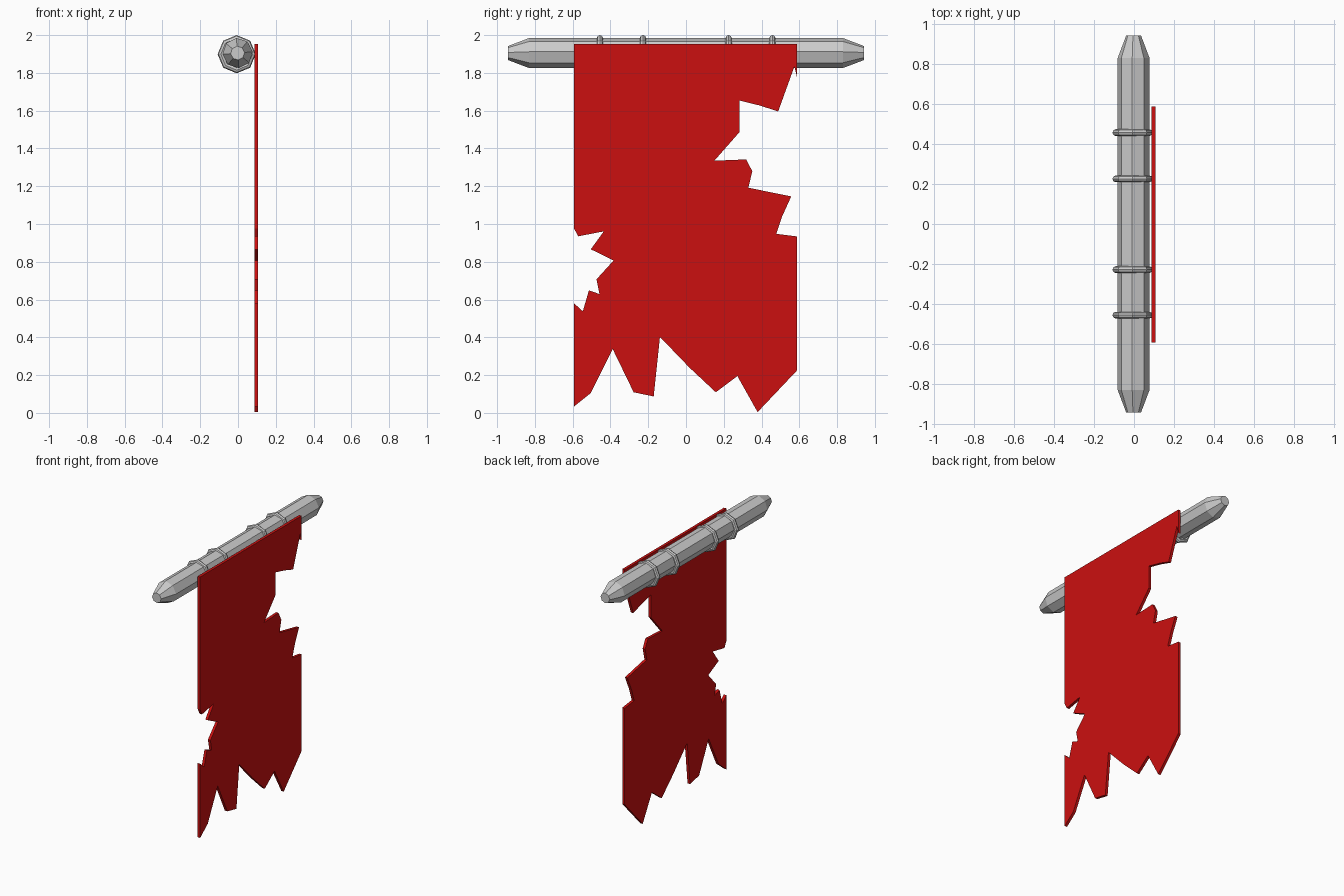
import bpy, bmesh
from math import sin, cos, pi, radians
from mathutils import Vector

if "Cube" in bpy.data.objects:
    bpy.data.objects.remove(bpy.data.objects["Cube"])

ROD_Z = 1.905


def make_object(name, bm):
    bmesh.ops.recalc_face_normals(bm, faces=bm.faces[:])
    mesh = bpy.data.meshes.new(name)
    bm.to_mesh(mesh)
    bm.free()
    obj = bpy.data.objects.new(name, mesh)
    bpy.context.collection.objects.link(obj)
    return obj


def lathe_y(name, profile, cx, cz, sides=8, turn=0.0, closed=False, y0=0.0):
    """Sweep (radius, y) points around an axis parallel to y."""
    bm = bmesh.new()
    rings = []
    for r, y in profile:
        rings.append([bm.verts.new((cx + r * cos(turn + 2 * pi * i / sides), y0 + y,
                                    cz + r * sin(turn + 2 * pi * i / sides)))
                      for i in range(sides)])
    pairs = list(zip(rings, rings[1:]))
    if closed:
        pairs.append((rings[-1], rings[0]))
    else:
        bm.faces.new(rings[0])
        bm.faces.new(rings[-1])
    for a, b in pairs:
        for i in range(sides):
            j = (i + 1) % sides
            bm.faces.new((a[i], a[j], b[j], b[i]))
    return make_object(name, bm)


# Octagonal pole with tapered ends
lathe_y("pole", [(0.037, -0.943), (0.08, -0.83), (0.08, 0.83), (0.037, 0.943)],
        -0.002, ROD_Z, turn=radians(5))

# Binding rings around the pole
ring_profile = [(0.084 + 0.017 * cos(2 * pi * k / 8), 0.017 * sin(2 * pi * k / 8))
                for k in range(8)]
for n, y in enumerate((-0.456, -0.228, 0.226, 0.457)):
    lathe_y(f"ring_{n + 1}", ring_profile, -0.007, 1.899, closed=True, y0=y)

# Torn cloth outline (y, z), clockwise from the top left seen from +x
outline = [
    (-0.593, 1.954), (0.588, 1.954), (0.588, 1.775), (0.574, 1.834),
    (0.488, 1.596), (0.388, 1.628), (0.282, 1.654), (0.282, 1.485),
    (0.150, 1.335), (0.319, 1.342), (0.351, 1.279), (0.330, 1.192),
    (0.557, 1.146), (0.509, 1.040), (0.478, 0.948), (0.588, 0.934),
    (0.588, 0.225), (0.379, 0.004), (0.272, 0.195), (0.158, 0.109),
    (0.018, 0.240), (-0.138, 0.402), (-0.171, 0.087), (-0.277, 0.109),
    (-0.388, 0.338), (-0.504, 0.105), (-0.593, 0.034), (-0.593, 0.580),
    (-0.546, 0.538), (-0.514, 0.649), (-0.458, 0.629), (-0.474, 0.707),
    (-0.383, 0.807), (-0.504, 0.866), (-0.435, 0.961), (-0.571, 0.935),
    (-0.593, 0.977)]
bm = bmesh.new()
face = bm.faces.new([bm.verts.new((0.087, y, z)) for y, z in outline])
ext = bmesh.ops.extrude_face_region(bm, geom=[face], use_keep_orig=True)
moved = [g for g in ext["geom"] if isinstance(g, bmesh.types.BMVert)]
bmesh.ops.translate(bm, verts=moved, vec=Vector((0.02, 0, 0)))
bmesh.ops.triangulate(bm, faces=[f for f in bm.faces if len(f.verts) > 4])
banner = make_object("torn_banner", bm)

red = bpy.data.materials.new("red_cloth")
red.diffuse_color = (0.6, 0.005, 0.005, 1)
red.use_nodes = True
red.node_tree.nodes["Principled BSDF"].inputs["Base Color"].default_value = red.diffuse_color
banner.data.materials.append(red)
